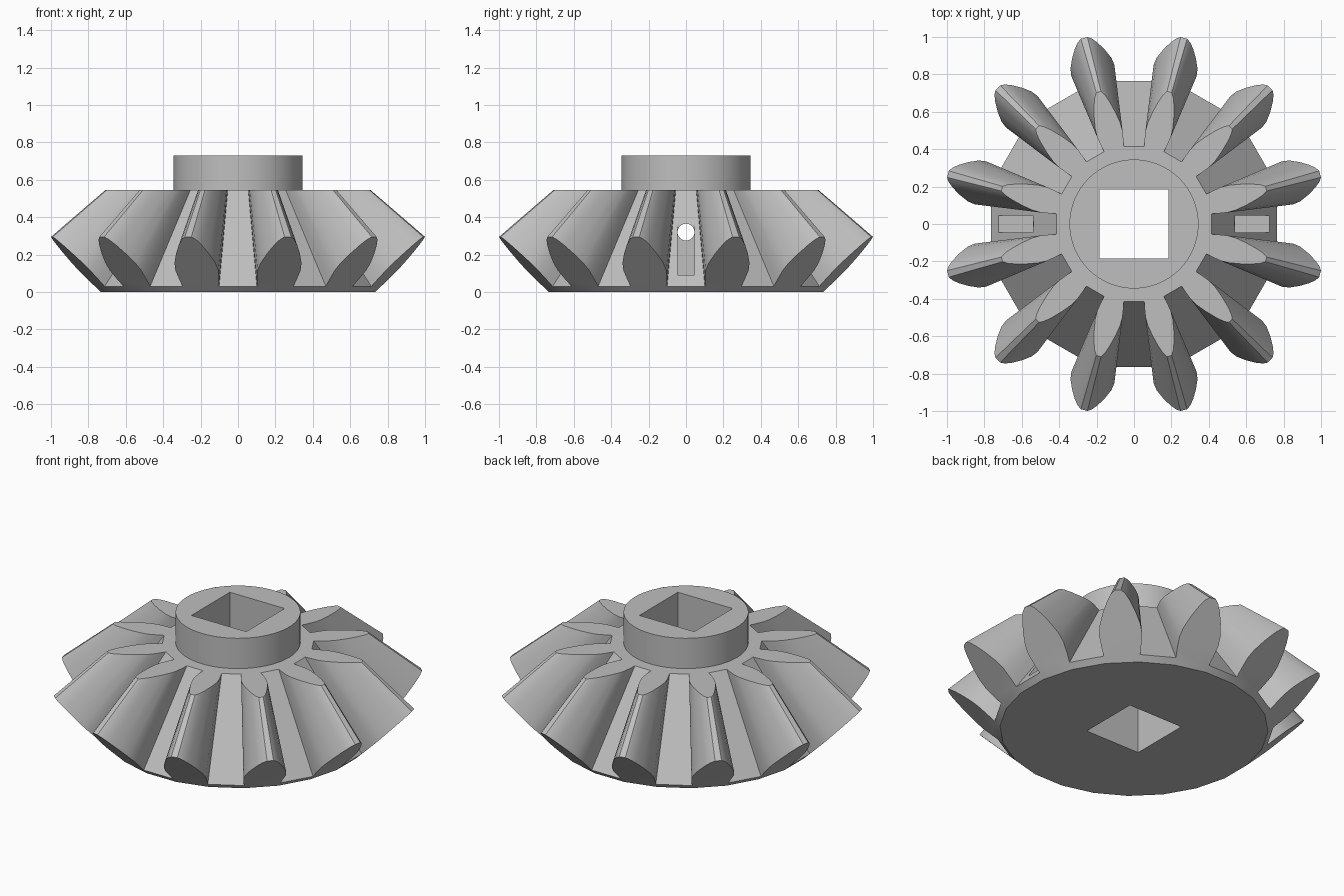
import bpy, bmesh, math
from mathutils import Matrix, Vector

if "Cube" in bpy.data.objects:
    bpy.data.objects.remove(bpy.data.objects["Cube"], do_unlink=True)

TEETH = 12
RIM_Z, TOP_Z, HUB_Z = 0.03, 0.545, 0.73
ROOT = 0.765                                   # distance from axis to gap floor at the rim
APEX = Vector((0, 0, 1.155))                   # all tooth lines meet here
HALF = math.tan(math.pi / (2 * TEETH))         # half width of a body facet per unit radius

# Half outline of a tooth at its wide end: (radius, half width)
FLANK = [(ROOT, ROOT * HALF), (0.80, 0.110), (0.85, 0.119), (0.89, 0.113),
         (0.94, 0.091), (0.985, 0.064), (1.015, 0.040), (1.03, 0.018)]

grey = bpy.data.materials.new("Plain grey")
grey.use_nodes = True
grey.diffuse_color = (0.52, 0.52, 0.52, 1)
grey.node_tree.nodes["Principled BSDF"].inputs["Base Color"].default_value = grey.diffuse_color


def add_object(name, bm):
    bmesh.ops.recalc_face_normals(bm, faces=bm.faces)
    mesh = bpy.data.meshes.new(name)
    bm.to_mesh(mesh)
    bm.free()
    mesh.materials.append(grey)
    obj = bpy.data.objects.new(name, mesh)
    bpy.context.collection.objects.link(obj)
    return obj


def box(name, center, size):
    bm = bmesh.new()
    bmesh.ops.create_cube(bm, size=1, matrix=Matrix.Translation(center) @ Matrix.Diagonal((*size, 1)))
    return add_object(name, bm)


def cylinder(name, radius, depth, matrix, sides=64):
    bm = bmesh.new()
    bmesh.ops.create_cone(bm, cap_ends=True, segments=sides, radius1=radius,
                          radius2=radius, depth=depth, matrix=matrix)
    return add_object(name, bm)


def to_top(p):
    """Slide a point toward the apex until it reaches the top plane."""
    return APEX + (p - APEX) * ((APEX.z - TOP_Z) / (APEX.z - p.z))


def cut(obj, cutter):
    bpy.context.view_layer.objects.active = obj
    mod = obj.modifiers.new("cut", "BOOLEAN")
    mod.operation, mod.solver, mod.object = "DIFFERENCE", "EXACT", cutter
    bpy.ops.object.modifier_apply(modifier=mod.name)


# Gear body: gap floors and tapered teeth around a faceted cone
bm = bmesh.new()
section = [Vector((r, -w, RIM_Z + r - ROOT)) for r, w in FLANK]
section += [Vector((p.x, -p.y, p.z)) for p in reversed(section)]
root_edge = [section[0], section[-1]]
lower, upper = [], []


def add_face(points, rot):
    verts = [bm.verts.new(rot @ p) for p in points]
    bm.faces.new(verts)
    return verts


for i in range(2 * TEETH):
    rot = Matrix.Rotation(i * math.pi / TEETH, 3, "Z")
    a, b = root_edge
    low = [Vector((ROOT - RIM_Z, s * (ROOT - RIM_Z) * HALF, 0)) for s in (-1, 1)]
    add_face([low[0], low[1], b, a], rot)
    lower.append(rot @ low[0])
    upper.append(rot @ to_top(a))
    if i % 2 == 0:
        add_face([a, b, to_top(b), to_top(a)], rot)
    else:
        add_face(section, rot)
        add_face([to_top(p) for p in section], rot)
        for p, q in zip(section, section[1:]):
            add_face([p, q, to_top(q), to_top(p)], rot)
identity = Matrix.Identity(3)
add_face(lower, identity)
add_face(upper, identity)
bmesh.ops.remove_doubles(bm, verts=bm.verts, dist=0.0005)
gear_body = add_object("gear_body", bm)

# Raised hub
hub = cylinder("hub", 0.345, HUB_Z - TOP_Z, Matrix.Translation((0, 0, (TOP_Z + HUB_Z) / 2)))

# Square bore, cross hole and the two side pockets
bore = box("bore_cutter", (0, 0, 0.4), (0.37, 0.37, 2))
cross_hole = cylinder("cross_hole_cutter", 0.045, 2.4,
                      Matrix.Translation((0, 0, 0.32)) @ Matrix.Rotation(math.pi / 2, 4, "Y"), 32)
pockets = [box("pocket_cutter", (s * 0.77, 0, 0.29), (0.46, 0.09, 0.40)) for s in (-1, 1)]
cut(hub, bore)
for cutter in [bore, cross_hole] + pockets:
    cut(gear_body, cutter)
for cutter in [bore, cross_hole] + pockets:
    bpy.data.objects.remove(cutter, do_unlink=True)

# Smooth flanks and hub wall, crisp edges elsewhere
bpy.ops.object.select_all(action="DESELECT")
for obj in (gear_body, hub):
    obj.select_set(True)
bpy.context.view_layer.objects.active = gear_body
bpy.ops.object.shade_smooth_by_angle(angle=math.radians(28))
